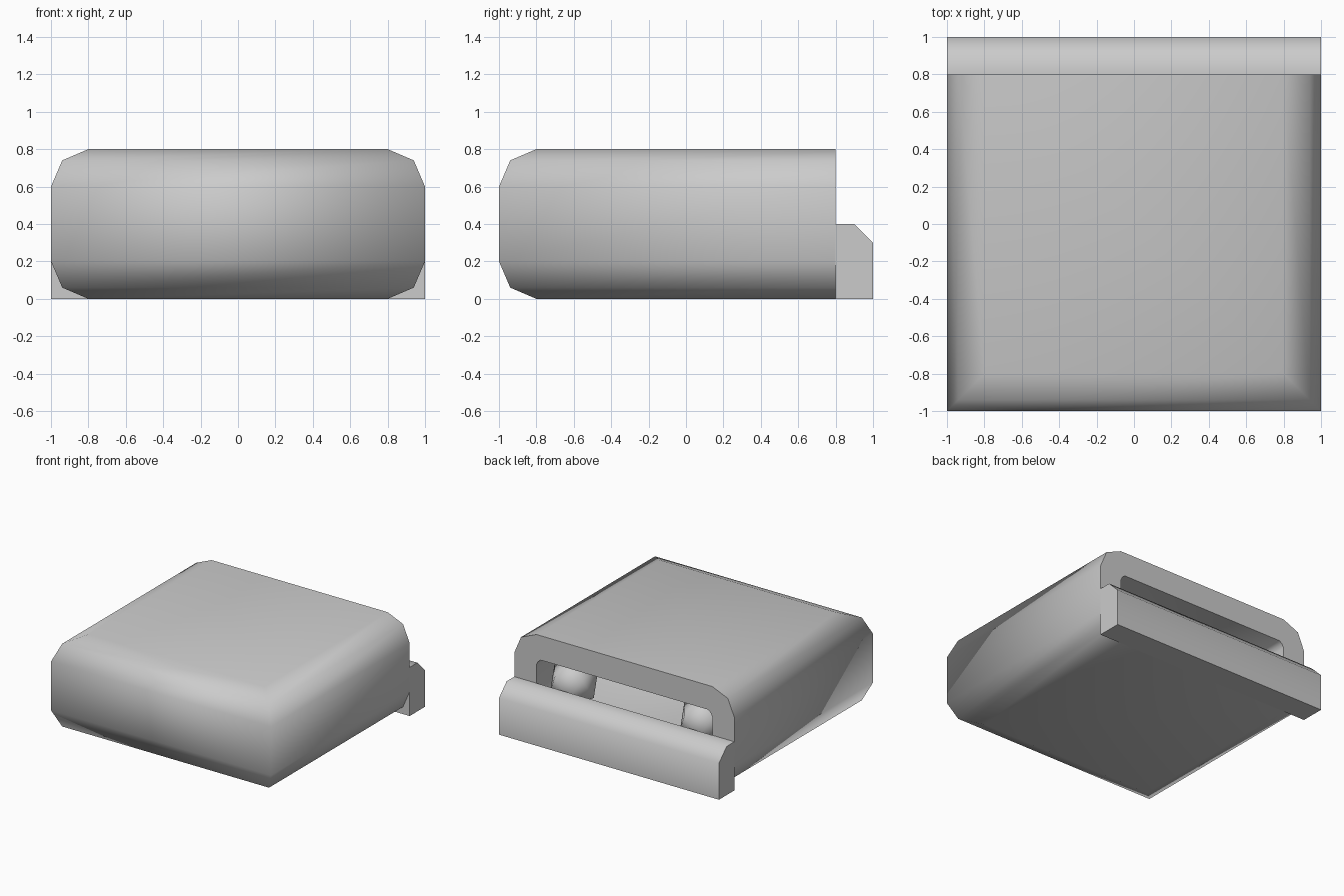
import bpy, bmesh, math

if "Cube" in bpy.data.objects:
    bpy.data.objects.remove(bpy.data.objects["Cube"])

BACK = 0.8


def finish(bm, name):
    bmesh.ops.recalc_face_normals(bm, faces=bm.faces)
    me = bpy.data.meshes.new(name)
    bm.to_mesh(me)
    bm.free()
    ob = bpy.data.objects.new(name, me)
    bpy.context.collection.objects.link(ob)
    return ob


def loft_skin(bm, levels):
    """Stack of U-shaped rows (z, half size), open at the back; returns the back outline."""
    rows = [[bm.verts.new((x, y, z)) for x, y in
             ((-h, BACK), (-h, -h), (h, -h), (h, BACK))] for z, h in levels]
    for a, b in zip(rows, rows[1:]):
        for i in range(3):
            bm.faces.new((a[i], a[i + 1], b[i + 1], b[i])).smooth = True
    for cap in (rows[0], rows[-1]):
        bm.faces.new(cap).smooth = True
    return [r[0] for r in rows] + [r[3] for r in reversed(rows)]


# Hollow body: rounded outer skin, inner cavity, flat rim at the back
bm = bmesh.new()
outer = loft_skin(bm, [(0, .8), (.06, .94), (.2, 1), (.6, 1), (.74, .94), (.8, .8)])
inner = loft_skin(bm, [(.2, .76), (.22, .785), (.25, .8), (.55, .8), (.58, .785), (.6, .76)])
n = len(outer)
for i in range(n):
    j = (i + 1) % n
    rim = bm.faces.new((outer[i], outer[j], inner[j], inner[i]))
    for loop in (outer, inner):
        bm.edges.get((loop[i], loop[j])).smooth = False
finish(bm, "hollow_body")

# Back bar with a chamfered top edge
bm = bmesh.new()
profile = [(.8, 0), (1, 0), (1, .3), (.9, .4), (.8, .4)]
face = bm.faces.new([bm.verts.new((-1, y, z)) for y, z in profile])
ext = bmesh.ops.extrude_face_region(bm, geom=[face])["geom"]
bmesh.ops.translate(bm, vec=(2, 0, 0),
                    verts=[v for v in ext if isinstance(v, bmesh.types.BMVert)])
bar = finish(bm, "back_bar")
# extrusion keeps the start cap, so both ends are closed
bpy.context.view_layer.objects.active = bar
bar.select_set(True)
bpy.ops.object.shade_smooth_by_angle(angle=math.radians(50))
bar.select_set(False)

# Two small low-poly balls inside the opening
for side, label in ((-1, "left"), (1, "right")):
    bm = bmesh.new()
    bmesh.ops.create_icosphere(bm, subdivisions=1, radius=.2)
    bmesh.ops.translate(bm, vec=(side * .59, .61, .4), verts=bm.verts)
    for f in bm.faces:
        f.smooth = True
    finish(bm, "inner_ball_" + label)
